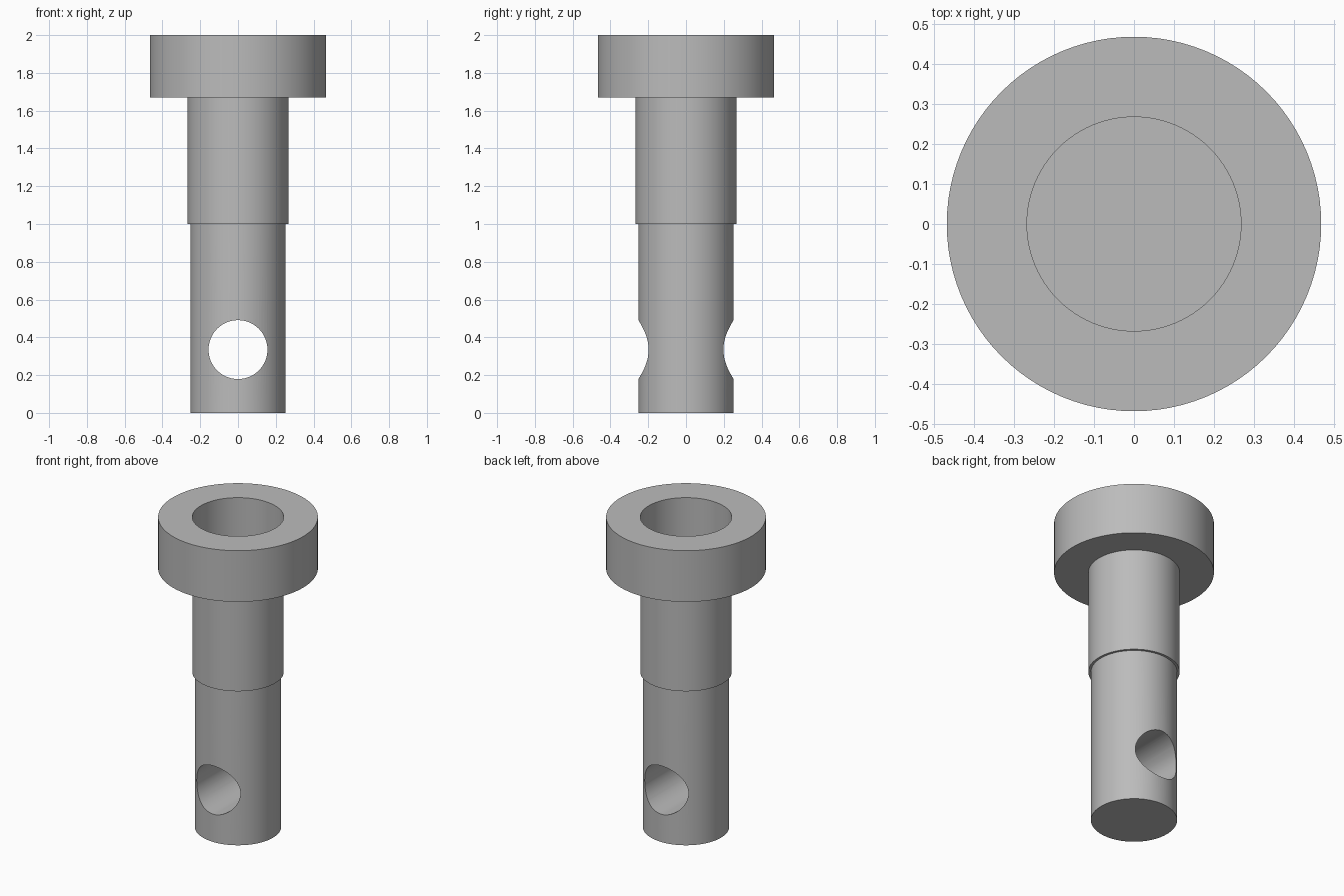
import bpy, bmesh, math
from mathutils import Vector

cube = bpy.data.objects.get("Cube")
if cube:
    bpy.data.objects.remove(cube, do_unlink=True)

SEGMENTS = 96
HEAD_R, SHANK_R, TIP_R, HOLE_R = 0.467, 0.267, 0.252, 0.156
TOP, HEAD_Z, STEP_Z, HOLE_Z = 2.0, 1.67, 1.0, 0.335

steel = bpy.data.materials.new("grey steel")
steel.use_nodes = True
steel.diffuse_color = (0.5, 0.5, 0.5, 1)
steel.node_tree.nodes["Principled BSDF"].inputs["Base Color"].default_value = (0.5, 0.5, 0.5, 1)


def lathe(name, profile, closed=False):
    """Revolve (radius, height) points around z."""
    bm = bmesh.new()
    verts = [bm.verts.new((r, 0, z)) for r, z in profile]
    pairs = list(zip(verts, verts[1:] + verts[:1])) if closed else list(zip(verts, verts[1:]))
    edges = [bm.edges.new(p) for p in pairs]
    bmesh.ops.spin(bm, geom=verts + edges, cent=Vector(), axis=(0, 0, 1),
                   angle=math.tau, steps=SEGMENTS)
    bmesh.ops.remove_doubles(bm, verts=bm.verts, dist=1e-4)
    bmesh.ops.recalc_face_normals(bm, faces=bm.faces)
    mesh = bpy.data.meshes.new(name)
    bm.to_mesh(mesh)
    bm.free()
    mesh.materials.append(steel)
    obj = bpy.data.objects.new(name, mesh)
    bpy.context.collection.objects.link(obj)
    return obj


def select_only(obj):
    bpy.ops.object.select_all(action='DESELECT')
    obj.select_set(True)
    bpy.context.view_layer.objects.active = obj


# Stepped shank, whose flat top is the floor of the head recess
shank = lathe("stepped_shank", [(0, 0), (TIP_R, 0), (TIP_R, STEP_Z), (SHANK_R, STEP_Z),
                                (SHANK_R, HEAD_Z), (0, HEAD_Z)])

# Open collar forming the head
head = lathe("head_collar", [(SHANK_R, HEAD_Z), (HEAD_R, HEAD_Z), (HEAD_R, TOP),
                             (SHANK_R, TOP)], closed=True)

# Cross hole, drilled front to back
bpy.ops.mesh.primitive_cylinder_add(vertices=64, radius=HOLE_R, depth=1,
                                    location=(0, 0, HOLE_Z), rotation=(math.pi / 2, 0, 0))
drill = bpy.context.object
drill.name = "cross_hole_cutter"
drill.hide_render = True
drill.data.materials.append(steel)
cut = shank.modifiers.new("cross hole", 'BOOLEAN')
cut.operation = 'DIFFERENCE'
cut.solver = 'EXACT'
cut.object = drill
select_only(shank)
bpy.ops.object.modifier_apply(modifier=cut.name)
bpy.data.objects.remove(drill, do_unlink=True)

for part in (shank, head):
    select_only(part)
    bpy.ops.object.shade_smooth_by_angle(angle=math.radians(30))
